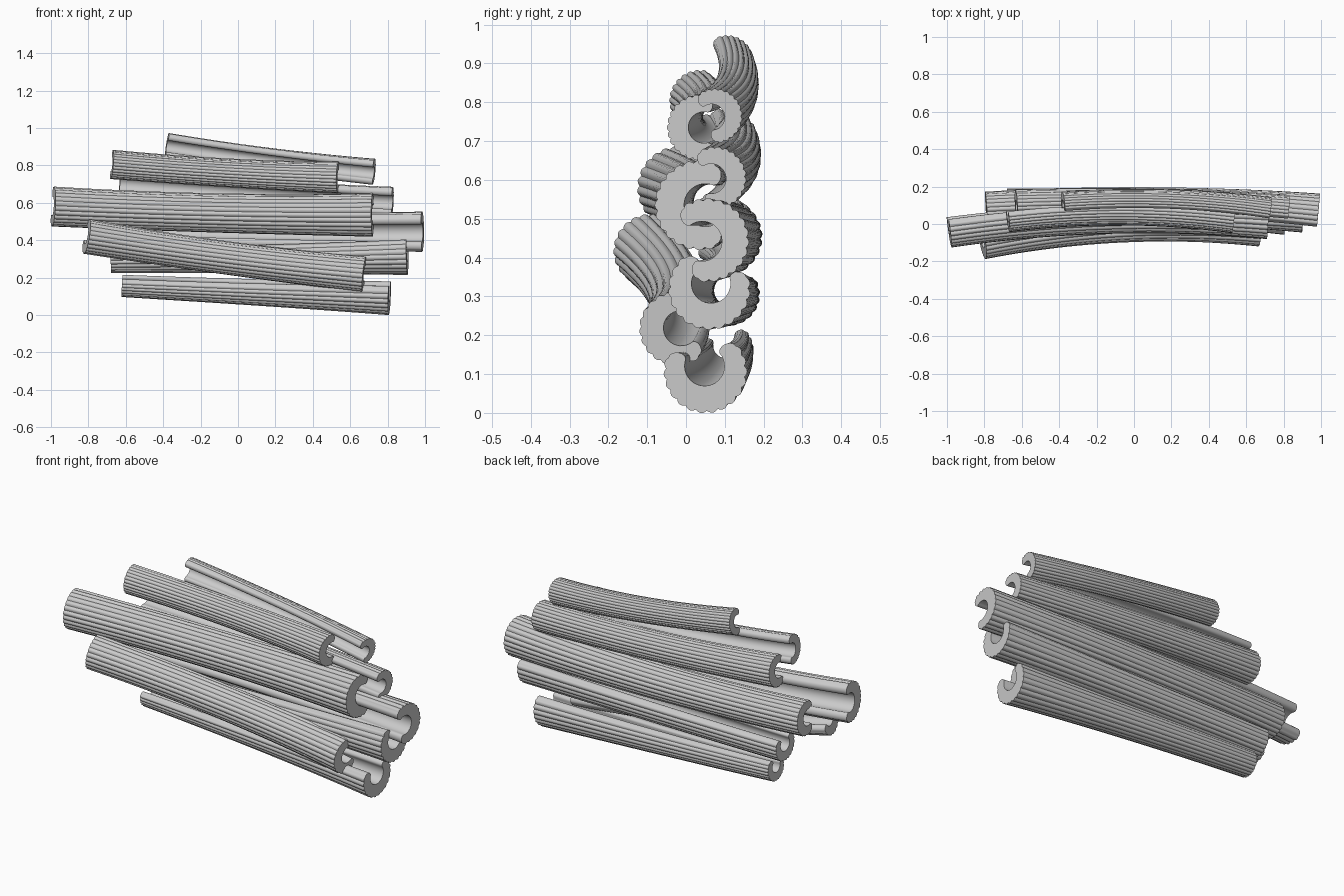
import bpy, bmesh
from math import sin, cos, pi, radians
from mathutils import Vector

if "Cube" in bpy.data.objects:
    bpy.data.objects.remove(bpy.data.objects["Cube"])


def crescent(gap, bumps):
    """Unit C-shaped section opening toward angle 0: scalloped outside, plain hollow."""
    pts = []
    a0, a1 = gap, 2 * pi - gap
    n = bumps * 6
    for i in range(n + 1):
        a = a0 + (a1 - a0) * i / n
        r = 0.95 + 0.06 * abs(sin(pi * i / 6))
        pts.append((r * cos(a), r * sin(a)))

    def hollow(a):
        return 0.13 + 0.48 * cos(a), 0.48 * sin(a)

    def tip(p, q, direction):
        # rounded lip joining outer surface and hollow
        cx, cy = (p[0] + q[0]) / 2, (p[1] + q[1]) / 2
        hx, hy = (p[0] - q[0]) / 2, (p[1] - q[1]) / 2
        return [(cx + hx * cos(t) - direction * hy * sin(t) * 0.7,
                 cy + hy * cos(t) + direction * hx * sin(t) * 0.7)
                for t in (pi * k / 6 for k in range(1, 6))]

    first = pts[0]
    pts += tip(pts[-1], hollow(a1), 1)
    m = 22
    inner = [hollow(a1 + (a0 - a1) * i / m) for i in range(m + 1)]
    pts += inner
    back = tip(first, inner[-1], -1)
    pts += back[::-1]
    return pts


def rod(name, left, right, r0, r1, turn0, turn1, gap, bow):
    """Loft the crescent along a gently bowed path from left to right end."""
    a, b = Vector(left), Vector(right)
    section = crescent(radians(gap), 15)
    segs = 24

    def path(t):
        return a.lerp(b, t) + Vector((0, bow, -0.25 * bow)) * 4 * t * (1 - t)

    bm = bmesh.new()
    rings = []
    for i in range(segs + 1):
        t = i / segs
        tangent = (path(t + 0.01) - path(t - 0.01)).normalized()
        v = (Vector((0, 0, 1)) - tangent * tangent.z).normalized()
        u = v.cross(tangent)
        r = (r0 + (r1 - r0) * t) * (0.94 + 0.06 * (2 * t - 1) ** 2)
        w = radians(turn0 + (turn1 - turn0) * t)
        ring = []
        for p, q in section:
            y, z = p * cos(w) - q * sin(w), p * sin(w) + q * cos(w)
            ring.append(bm.verts.new(path(t) + (u * y + v * z) * r))
        rings.append(ring)
    n = len(section)
    for s, e in zip(rings, rings[1:]):
        for j in range(n):
            k = (j + 1) % n
            bm.faces.new((s[j], s[k], e[k], e[j]))
    bm.faces.new(rings[0])
    bm.faces.new(rings[-1])
    bmesh.ops.recalc_face_normals(bm, faces=bm.faces)
    mesh = bpy.data.meshes.new(name)
    bm.to_mesh(mesh)
    bm.free()
    ob = bpy.data.objects.new(name, mesh)
    bpy.context.collection.objects.link(ob)
    bpy.context.view_layer.objects.active = ob
    ob.select_set(True)
    bpy.ops.object.shade_smooth_by_angle(angle=radians(40))
    ob.select_set(False)


# back row, hollows facing forward
rod("back_top_bark", (-0.38, 0.105, 0.905), (0.725, 0.075, 0.765), 0.068, 0.07, 190, 200, 75, 0.03)
rod("back_upper_bark", (-0.63, 0.10, 0.70), (0.825, 0.075, 0.605), 0.085, 0.08, 180, 190, 70, 0.025)
rod("back_middle_bark", (-0.79, 0.08, 0.475), (0.985, 0.055, 0.445), 0.092, 0.107, 180, 192, 65, 0.035)

# lower curls, hollows facing up
rod("lower_bark", (-0.68, 0.11, 0.305), (0.905, 0.06, 0.32), 0.08, 0.105, 85, 72, 55, 0.01)
rod("bottom_bark", (-0.62, 0.105, 0.165), (0.81, 0.05, 0.107), 0.068, 0.107, 105, 100, 60, 0.01)

# front row, hollows facing back
rod("front_upper_bark", (-0.675, 0.035, 0.805), (0.535, 0.035, 0.735), 0.078, 0.084, 0, 0, 75, 0.035)
rod("front_middle_bark", (-0.99, -0.02, 0.58), (0.72, 0.035, 0.535), 0.106, 0.115, 5, 0, 68, 0.045)
rod("front_lower_bark", (-0.81, -0.095, 0.42), (0.675, -0.025, 0.217), 0.093, 0.095, 20, 5, 55, 0.05)
